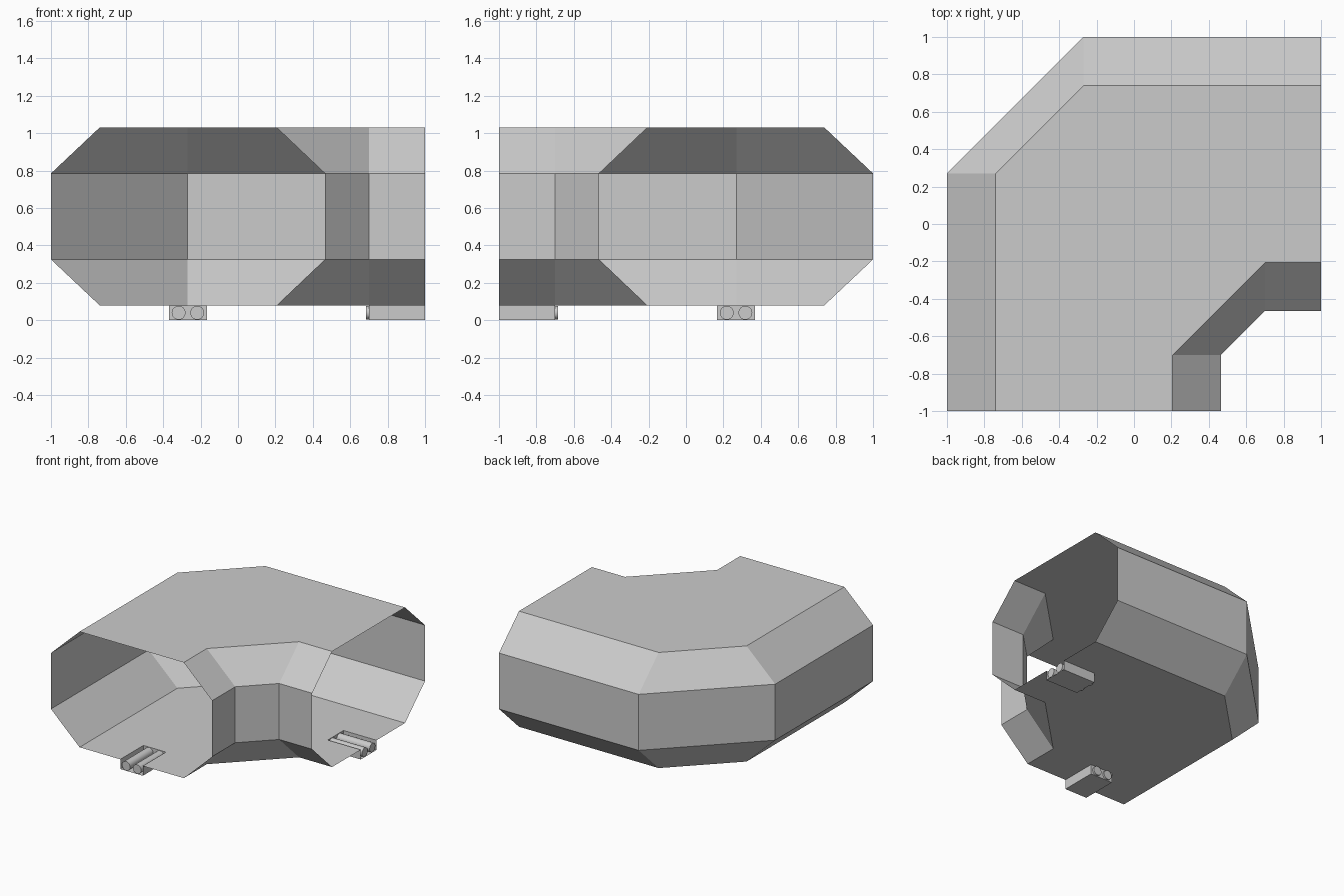
import bpy, bmesh, math
from mathutils import Vector, Matrix

if "Cube" in bpy.data.objects:
    bpy.data.objects.remove(bpy.data.objects["Cube"])

# Mirror across the diagonal that maps the front opening to the right opening
DIAG = Matrix(((0, -1, 0, 0), (-1, 0, 0, 0), (0, 0, 1, 0), (0, 0, 0, 1)))
Z = (0.08, 0.325, 0.785, 1.03)
X0, X1, Y0, Y1 = -0.37, -0.165, -1.0, -0.70   # front connector pocket


def make_object(name, bm):
    mesh = bpy.data.meshes.new(name)
    bm.to_mesh(mesh)
    bm.free()
    ob = bpy.data.objects.new(name, mesh)
    bpy.context.collection.objects.link(ob)
    return ob


def section(y_out, y_in):
    """Octagonal tunnel cross-section; the bend spreads inner and outer sides."""
    pts = [(-1, y_out, Z[1]), (-1, y_out, Z[2]), (-0.74, y_out, Z[3]), (0.207, y_in, Z[3]),
           (0.465, y_in, Z[2]), (0.465, y_in, Z[1]), (0.207, y_in, Z[0]), (-0.74, y_out, Z[0])]
    return [Vector(p) for p in pts]


# Tunnel shell: octagon swept round the bend, open at both ends
bm = bmesh.new()
half = [section(-1, -1), section(0.27, -0.70)]
rings = half + [[DIAG @ p for p in r] for r in reversed(half)]
rings = [[bm.verts.new(p) for p in r] for r in rings]
for a, b in zip(rings, rings[1:]):
    for i in range(8):
        j = (i + 1) % 8
        bm.faces.new((a[i], a[j], b[j], b[i]))
bmesh.ops.recalc_face_normals(bm, faces=bm.faces)

# Openings in the floor above the two connector trays
def is_floor(f):
    return all(abs(v.co.z - Z[0]) < 1e-4 for v in f.verts)

for co, no in (((X0, 0, 0), (1, 0, 0)), ((X1, 0, 0), (1, 0, 0)), ((0, Y1, 0), (0, 1, 0))):
    for m in (Matrix.Identity(4), DIAG):
        fl = [f for f in bm.faces if is_floor(f)]
        geom = fl + list({e for f in fl for e in f.edges}) + list({v for f in fl for v in f.verts})
        bmesh.ops.bisect_plane(bm, geom=geom, dist=1e-5, plane_co=m @ Vector(co), plane_no=m @ Vector(no))

def in_pocket(c):
    return X0 < c.x < X1 and Y0 < c.y < Y1

gone = [f for f in bm.faces if is_floor(f) and
        (in_pocket(f.calc_center_median()) or in_pocket(DIAG @ f.calc_center_median()))]
bmesh.ops.delete(bm, geom=gone, context='FACES')
make_object("tunnel_shell", bm)


def connector(side, m):
    # Tray: thin box open at the top and at the tunnel mouth
    bm = bmesh.new()
    c = Vector(((X0 + X1) / 2, (Y0 + Y1) / 2, Z[0] / 2))
    size = (X1 - X0, Y1 - Y0, Z[0])
    bmesh.ops.create_cube(bm, size=1, matrix=Matrix.Translation(c) @ Matrix.Diagonal((*size, 1)))
    bm.normal_update()
    bmesh.ops.delete(bm, geom=[f for f in bm.faces if f.normal.z > 0.5 or f.normal.y < -0.5],
                     context='FACES')
    bm.transform(m)
    bmesh.ops.reverse_faces(bm, faces=bm.faces) if m is DIAG else None
    make_object(side + "_connector_tray", bm)

    # Pair of round pins poking slightly through the tray's inner end
    bm = bmesh.new()
    length = Y1 + 0.015 - Y0
    for dx in (-0.05, 0.05):
        pos = Vector((c.x + dx, Y0 + length / 2, 0.04))
        bmesh.ops.create_cone(bm, cap_ends=True, segments=20, radius1=0.037, radius2=0.037,
                              depth=length,
                              matrix=Matrix.Translation(pos) @ Matrix.Rotation(math.pi / 2, 4, 'X'))
    bm.transform(m)
    bmesh.ops.recalc_face_normals(bm, faces=bm.faces)
    ob = make_object(side + "_connector_pins", bm)
    bpy.ops.object.select_all(action='DESELECT')
    bpy.context.view_layer.objects.active = ob
    ob.select_set(True)
    bpy.ops.object.shade_smooth_by_angle(angle=math.radians(35))


connector("front", Matrix.Identity(4))
connector("right", DIAG)
